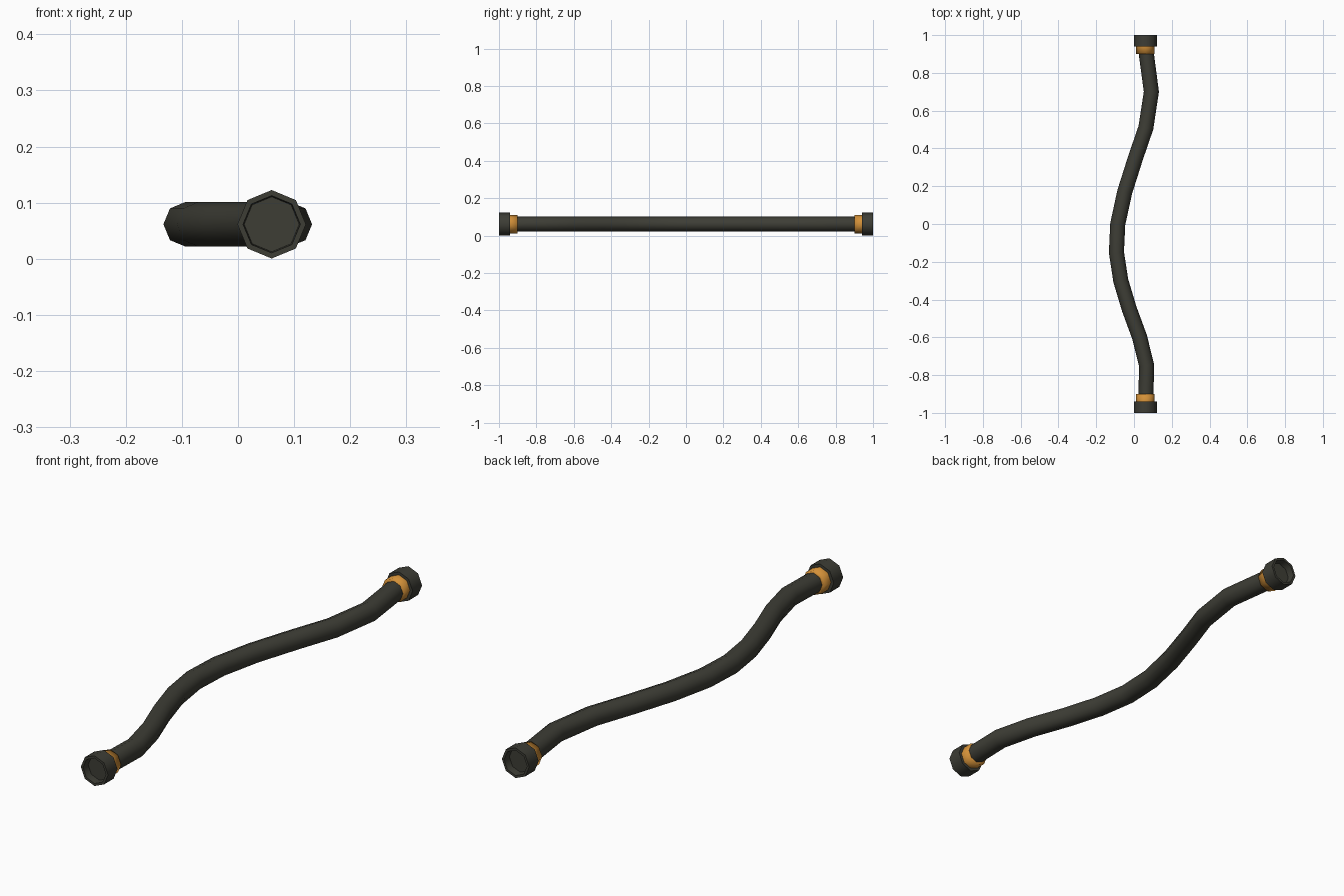
import bpy, bmesh, math
from mathutils import Vector

if "Cube" in bpy.data.objects:
    bpy.data.objects.remove(bpy.data.objects["Cube"])

CX, CZ, SIDES = 0.06, 0.0615, 8


def material(name, rgb):
    m = bpy.data.materials.new(name)
    m.diffuse_color = (*rgb, 1)
    m.use_nodes = True
    m.node_tree.nodes["Principled BSDF"].inputs["Base Color"].default_value = m.diffuse_color
    return m


DARK = material("dark rubber", (0.047, 0.047, 0.036))
GOLD = material("brass orange", (0.65, 0.28, 0.04))


def skin(name, rings, mat, smooth_angle, cap_end=False):
    """rings: list of (centre, tangent, radius) joined by octagonal loops."""
    bm = bmesh.new()
    loops = []
    for c, t, r in rings:
        side = Vector((t.y, -t.x, 0)).normalized()
        up = Vector((0, 0, 1))
        loops.append([bm.verts.new(c + r * (math.cos(a) * side + math.sin(a) * up))
                      for a in (2 * math.pi * i / SIDES for i in range(SIDES))])
    for a, b in zip(loops, loops[1:]):
        for i in range(SIDES):
            j = (i + 1) % SIDES
            bm.faces.new((a[i], a[j], b[j], b[i]))
    if cap_end:
        bm.faces.new(loops[-1])
    bmesh.ops.recalc_face_normals(bm, faces=bm.faces)
    # radial check on the widest side face so that open shells point outward
    f = max(bm.faces, key=lambda f: abs(f.calc_center_median().z - CZ))
    if f.normal.z * (f.calc_center_median().z - CZ) < 0:
        bmesh.ops.reverse_faces(bm, faces=bm.faces)
    for f in bm.faces:
        f.smooth = True
    for e in bm.edges:
        if len(e.link_faces) == 2 and e.calc_face_angle() > math.radians(smooth_angle):
            e.smooth = False
    me = bpy.data.meshes.new(name)
    bm.to_mesh(me)
    bm.free()
    me.materials.append(mat)
    ob = bpy.data.objects.new(name, me)
    bpy.context.collection.objects.link(ob)
    return ob


# wavy hose
path = [(0.062, -0.95), (0.063, -0.90), (0.067, -0.75), (0.03, -0.60), (-0.025, -0.45),
        (-0.07, -0.30), (-0.093, -0.15), (-0.086, 0.0), (-0.049, 0.17), (0.008, 0.35),
        (0.063, 0.51), (0.092, 0.70), (0.064, 0.91), (0.06, 0.95)]
pts = [Vector((x, y, CZ)) for x, y in path]
rings = []
for i, p in enumerate(pts):
    t = (pts[min(i + 1, len(pts) - 1)] - pts[max(i - 1, 0)]).normalized()
    rings.append((p, t, 0.04))
skin("hose", rings, DARK, 60)

# matching fittings at both ends
for s, label in ((-1, "front"), (1, "back")):
    def turned(profile):
        return [(Vector((CX, s * y, CZ)), Vector((0, 1, 0)), r) for y, r in profile]
    # collar, softly shaded over its shoulder
    skin(label + "_collar", turned([(0.90, 0.036), (0.90, 0.049), (0.942, 0.049)]), GOLD, 170)
    # coupling with a recessed mouth
    skin(label + "_coupling",
         turned([(0.94, 0.036), (0.94, 0.061), (1.0, 0.061), (1.0, 0.051), (0.97, 0.049)]),
         DARK, 60, cap_end=True)
